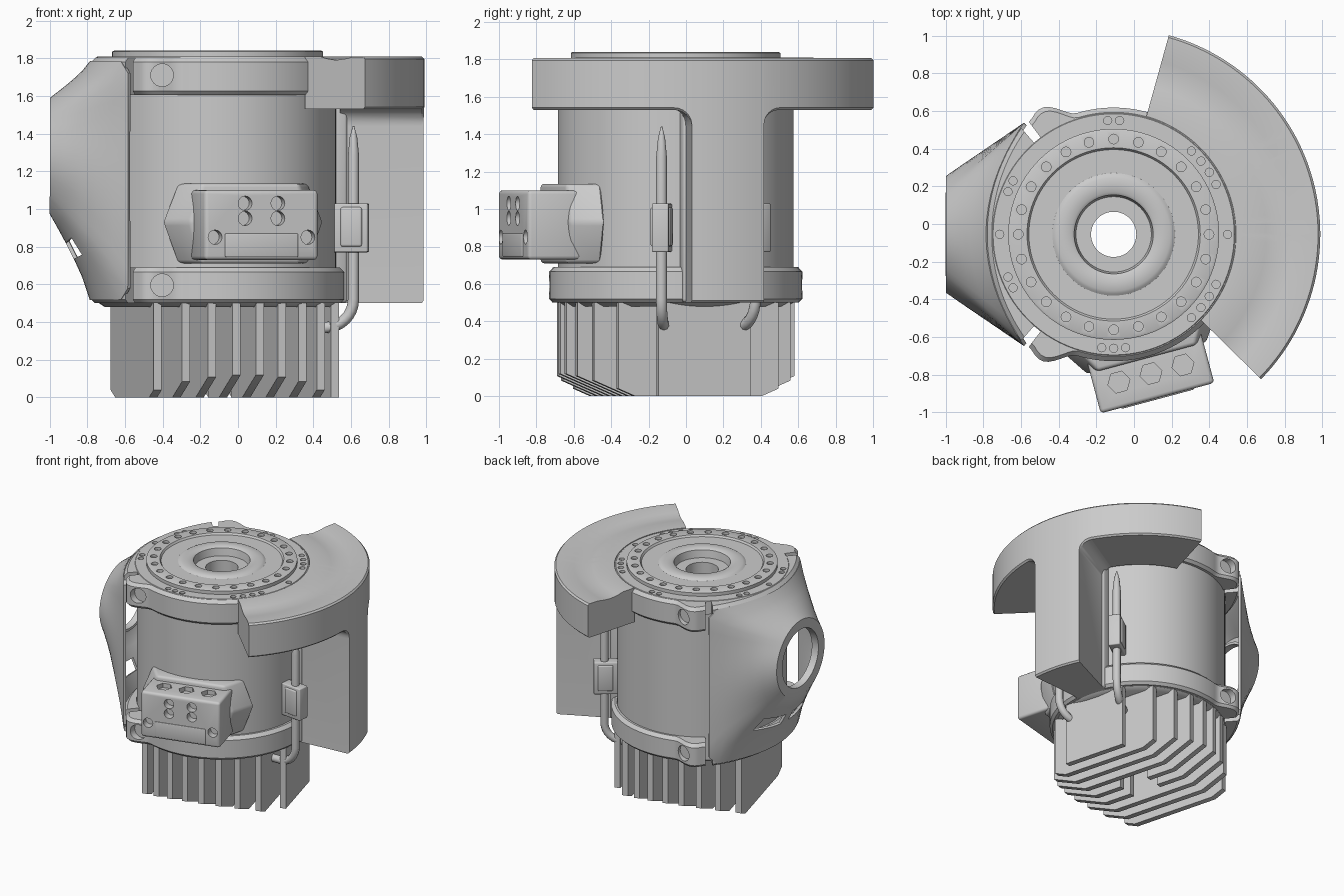
import bpy, bmesh
from math import sin, cos, radians, sqrt, pi
from mathutils import Matrix, Vector

if "Cube" in bpy.data.objects:
    bpy.data.objects.remove(bpy.data.objects["Cube"])

CX, CY = -0.108, -0.055      # vertical axis of the machine
TILT = 15                    # heading of duct, fins and socket

def smooth01(t):
    t = max(0, min(1, t))
    return t * t * (3 - 2 * t)

def finish(name, bm, bevel=0, angle=35, cutter=None, thick=0):
    bmesh.ops.recalc_face_normals(bm, faces=bm.faces)
    me = bpy.data.meshes.new(name)
    bm.to_mesh(me)
    bm.free()
    ob = bpy.data.objects.new(name, me)
    bpy.context.collection.objects.link(ob)
    ob.location = (CX, CY, 0)
    bpy.ops.object.select_all(action='DESELECT')
    ob.select_set(True)
    bpy.context.view_layer.objects.active = ob
    if thick:
        m = ob.modifiers.new('shell', 'SOLIDIFY')
        m.thickness, m.offset = thick, 0
    if bevel:
        m = ob.modifiers.new('bevel', 'BEVEL')
        m.width, m.segments, m.limit_method = bevel, 3, 'ANGLE'
    if cutter:
        bpy.context.view_layer.update()
        m = ob.modifiers.new('cut', 'BOOLEAN')
        m.operation, m.object, m.solver = 'DIFFERENCE', cutter, 'EXACT'
    for m in list(ob.modifiers):
        bpy.ops.object.modifier_apply(modifier=m.name)
    bpy.ops.object.shade_smooth_by_angle(angle=radians(angle))
    return ob

def sweep(name, angles, section, closed=False, **kw):
    """Sweep an (r, z) section about the axis; section may vary with step."""
    bm = bmesh.new()
    rings = [[bm.verts.new((r * cos(radians(a)), r * sin(radians(a)), z))
              for r, z in section(a, i)] for i, a in enumerate(angles)]
    n = len(rings[0])
    for i in range(len(rings) - (0 if closed else 1)):
        p, q = rings[i], rings[(i + 1) % len(rings)]
        for j in range(n):
            k = (j + 1) % n
            bm.faces.new((p[j], q[j], q[k], p[k]))
    if not closed:
        bm.faces.new(rings[0])
        bm.faces.new(rings[-1])
    return finish(name, bm, **kw)

def prism(name, pts, x0, x1, heading, taper=1, **kw):
    """Extrude a (tangent, z) outline from radius x0 to x1 at a heading."""
    bm = bmesh.new()
    a = [bm.verts.new((x0, t, z)) for t, z in pts]
    b = [bm.verts.new((x1, t * taper, z)) for t, z in pts]
    bm.faces.new(a)
    bm.faces.new(b)
    for i in range(len(a)):
        k = (i + 1) % len(a)
        bm.faces.new((a[i], a[k], b[k], b[i]))
    bm.transform(Matrix.Rotation(radians(heading), 4, 'Z'))
    return finish(name, bm, **kw)

def cutters(name, items):
    """items: (position, axis, radius, depth, sides, heading)"""
    bm = bmesh.new()
    for pos, axis, r, d, n, head in items:
        m = (Matrix.Rotation(radians(head), 4, 'Z') @ Matrix.Translation(pos)
             @ Vector(axis).to_track_quat('Z', 'Y').to_matrix().to_4x4())
        bmesh.ops.create_cone(bm, cap_ends=True, segments=n, radius1=r, radius2=r,
                              depth=d, matrix=m)
    ob = finish(name, bm)
    ob.hide_render = True
    ob.hide_viewport = True
    return ob

def rect(w, z0, z1):
    return [(-w, z0), (w, z0), (w, z1), (-w, z1)]

full = [i * 3.75 for i in range(96)]

# main drum with a through bore
drum = [(.12, .48), (.6, .48), (.63, .5), (.63, 1.77), (.12, 1.77)]
sweep('drum', full, lambda a, i: drum, closed=True)

# top plate with bolt holes, raised collar and stepped bore
outer = [0, 180, 87, 93, 264, 270, 276]
outer += [s * q for q in (26, 33, 40, 47, 152, 158) for s in (1, -1)]
holes = [((.506, 0, 1.84), (0, 0, 1), .026, .04, 12, 15 * k) for k in range(24)]
plate = [(.12, 1.68), (.56, 1.68), (.56, 1.835), (.55, 1.84), (.46, 1.84), (.45, 1.825),
         (.325, 1.825), (.315, 1.832), (.3, 1.84), (.225, 1.84), (.21, 1.83), (.2, 1.77),
         (.15, 1.75), (.12, 1.73)]
sweep('top_plate', full, lambda a, i: plate, closed=True,
      cutter=cutters('plate_hole_cutter', holes))
holes = [((.605, 0, 1.81), (0, 0, 1), .022, .04, 12, a) for a in outer]
rim = [(.54, 1.7), (.645, 1.7), (.645, 1.803), (.64, 1.808), (.54, 1.808)]
sweep('top_rim', full, lambda a, i: rim, closed=True,
      cutter=cutters('rim_hole_cutter', holes))

# clamp bands with swollen lugs, plus the matching saddle arcs
def band(z0, z1, radius):
    def sec(a, i):
        R = radius(a)
        return [(.632, z0), (R - .02, z0), (R, z0 + .02), (R, z1 - .025), (R - .025, z1), (.632, z1)]
    return sec

def lug(a):
    d = abs(a)
    return .673 + .1 * smooth01((d - 107) / 13) - .025 * smooth01((d - 121) / 6)

def saddle(a):
    return .672 + .075 * (abs(a - 180) / 49) ** 2

lug_holes = [((-.295, s * .75, z), (0, 1, 0), .06, .26, 24, 0)
             for s in (1, -1) for z in (.595, 1.71)]
lug_cut = cutters('lug_hole_cutter', lug_holes)
for tag, z0, z1 in (('lower', .5, .69), ('upper', 1.605, 1.805)):
    sweep(tag + '_band', [-127 + 2 * i for i in range(128)], band(z0, z1, lug), cutter=lug_cut)
    sweep(tag + '_saddle_arc', [131 + 2 * i for i in range(50)], band(z0, z1, saddle))

# side mount: hollow loft from a curved rectangle to a round ring
bm = bmesh.new()
N, rows = 64, []
for t in (0, .2, .4, .6, .8, 1, 1.1, 1.2):
    row = []
    for k in range(N):
        c, s = cos(2 * pi * (k + .5) / N), sin(2 * pi * (k + .5) / N)
        m = max(abs(c), abs(s))
        y0, z0 = .585 * c / m, 1.15 + .63 * s / m
        x0 = -.67 + .2 * (c / m) ** 2
        u = min(t, 1)
        r = .305 if t <= 1 else .24
        e = u ** .8
        x = x0 + (-.882 - x0) * u + (.05 if t > 1.15 else 0)
        row.append(bm.verts.new((x, y0 + (r * c - y0) * u, z0 + (1.28 + r * s - z0) * e)))
    rows.append(row)
for i in range(len(rows) - 1):
    for k in range(N):
        if i == 2 and 1 < abs(k + .5 - .75 * N) < 6:
            continue                     # slots in the underside
        q = (k + 1) % N
        bm.faces.new((rows[i][k], rows[i][q], rows[i + 1][q], rows[i + 1][k]))
finish('side_mount', bm, thick=.02)

# curved duct with a leg, filleted where they join
LEG, FIL = 10.5, 5
steps = [(-59.5 + 2.2 * i, 1.53) for i in range(21)]
fillet = [(LEG + FIL * (1 - cos(pi / 2 * j / 6)), 1.53 - .09 * (1 - sin(pi / 2 * j / 6)))
          for j in range(7)]
steps += [(-d, z) for d, z in reversed(fillet)]
steps += [(-LEG, .5)] + [(-LEG + LEG * j / 4, .5) for j in range(1, 8)] + [(LEG, .5)]
steps += fillet + [(59.5 - 2.2 * i, 1.53) for i in range(20, -1, -1)]
def duct(a, i):
    zb = steps[i][1]
    return [(.65, zb), (1.085, zb), (1.097, zb + .012), (1.097, 1.795), (1.085, 1.808),
            (1.0, 1.806), (.95, 1.797), (.88, 1.79), (.81, 1.798), (.76, 1.81), (.65, 1.81)]
sweep('exhaust_duct', [TILT + d for d, z in steps], duct, angle=30)
prism('leg_back_plate', rect(.14, .5, 1.6), .58, .68, TILT, bevel=.02)

# cooling fins, inner ones split around the bore
def fin(name, off, t0, t1):
    def zb(t):
        return max(0, .12 * (abs(t) - .35) / .28)
    ts = [t0] + [t for t in (-.35, .35) if t0 < t < t1] + [t1]
    pts = [(t, zb(t)) for t in ts] + [(t1, .5), (t0, .5)]
    prism(name, pts, off - .022, off + .022, TILT)

for i in range(1, 10):
    off = -.576 + .128 * i
    L = sqrt(.63 ** 2 - off ** 2)
    if abs(off) < .1:
        fin('fin_%d_front' % i, off, -L, -.12)
        fin('fin_%d_back' % i, off, .12, L)
    else:
        fin('fin_%d' % i, off, -L, L)

# socket box with tapered hexagonal flange, contact wells and cover strip
HEAD = TILT - 90
flange = [(-.445, .93), (-.36, .71), (.36, .71), (.445, .93), (.36, 1.135), (-.36, 1.135)]
prism('socket_flange', flange, .51, .68, HEAD, taper=.74, bevel=.02)
wells = [((.89, t, z), (1, 0, 0), .038, .1, 16, HEAD)
         for t, z in ((-.09, 1.03), (.09, 1.03), (-.09, .95), (.09, .95), (-.255, .85), (.255, .85))]
wells += [((.765, t, 1.1), (0, 0, 1), .06, .07, 6, HEAD) for t in (-.176, 0, .176)]
prism('socket_box', rect(.312, .73, 1.1), .55, .9, HEAD, bevel=.02,
      cutter=cutters('socket_well_cutter', wells))
prism('socket_strip', rect(.2, .745, .87), .87, .906, HEAD, bevel=.006)

# pointed sensor pipes with clips, mirrored either side of the leg
profile = [(.725, 1.44, .004), (.725, 1.38, .02), (.725, 1.28, .03), (.725, .52, .03)]
profile += [(.575 + .15 * cos(b), .52 - .15 * sin(b), .03)
            for b in [pi / 2 * j / 8 for j in range(1, 9)]] + [(.5, .365, .03)]
for tag, a in (('front', TILT - 21), ('back', TILT + 21)):
    cu = bpy.data.curves.new(tag + '_pipe', 'CURVE')
    cu.dimensions = '3D'
    cu.bevel_depth, cu.bevel_resolution, cu.use_fill_caps = 1, 3, True
    sp = cu.splines.new('POLY')
    sp.points.add(len(profile) - 1)
    for p, (r, z, w) in zip(sp.points, profile):
        p.co = (r * cos(radians(a)), r * sin(radians(a)), z, 1)
        p.radius = w
    ob = bpy.data.objects.new(tag + '_pipe', cu)
    bpy.context.collection.objects.link(ob)
    ob.location = (CX, CY, 0)
    bpy.ops.object.select_all(action='DESELECT')
    ob.select_set(True)
    bpy.context.view_layer.objects.active = ob
    bpy.ops.object.convert(target='MESH')
    bpy.ops.object.shade_smooth_by_angle(angle=radians(40))
    prism(tag + '_clip', rect(.055, .8, 1.01), .66, .775, a, bevel=.012)
    prism(tag + '_clip_foot', rect(.045, .77, 1.03), .61, .805, a, bevel=.008)
